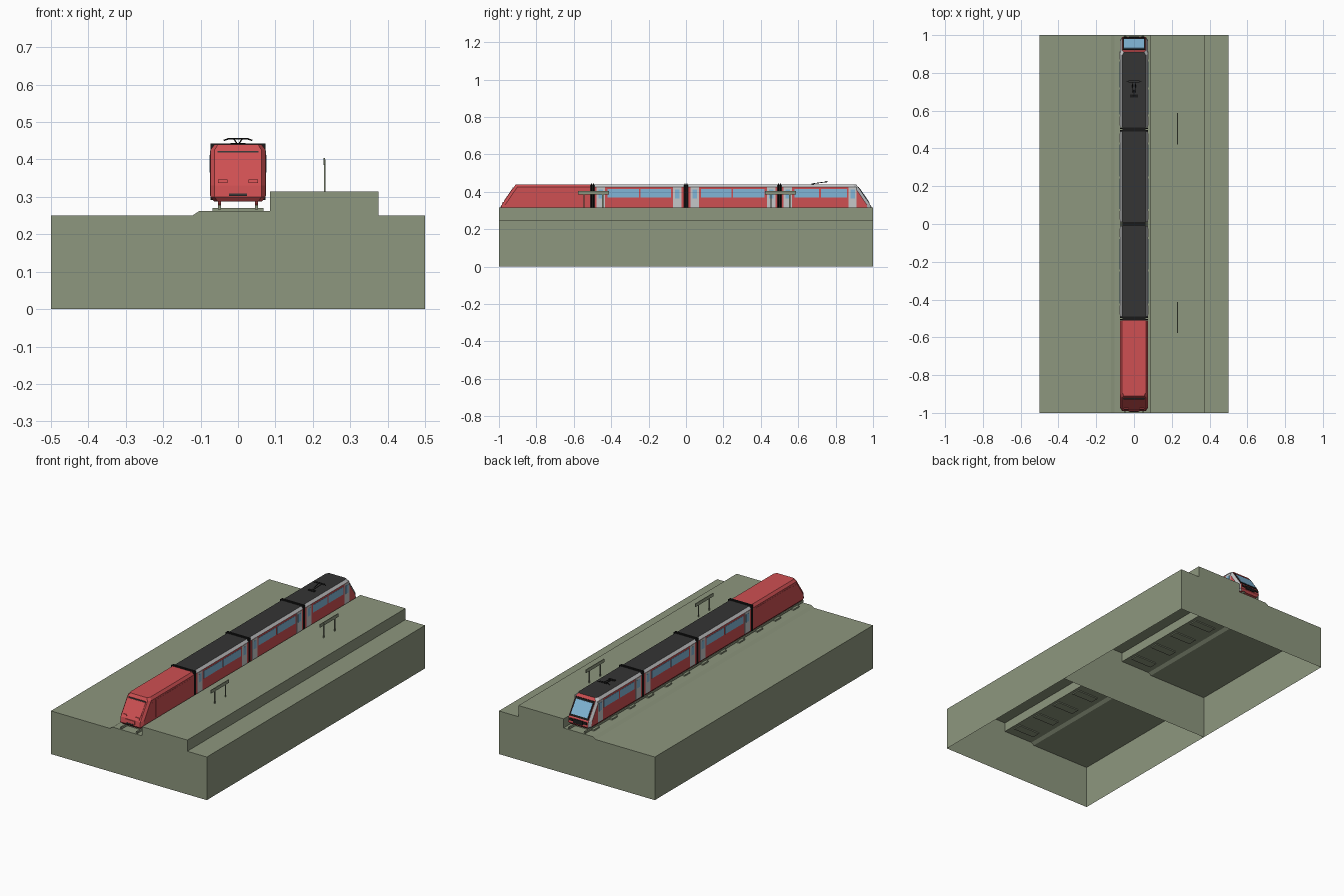
import bpy, math

if "Cube" in bpy.data.objects:
    bpy.data.objects.remove(bpy.data.objects["Cube"])


def mat(name, r, g, b):
    m = bpy.data.materials.new(name)
    m.diffuse_color = (r, g, b, 1)
    m.use_nodes = True
    m.node_tree.nodes["Principled BSDF"].inputs["Base Color"].default_value = m.diffuse_color
    return m


GREEN = mat("ground_green", 0.27, 0.31, 0.21)
RED = mat("train_red", 0.62, 0.08, 0.085)
DARK = mat("roof_dark_grey", 0.035, 0.035, 0.035)
GREY = mat("light_grey", 0.56, 0.57, 0.58)
BLUE = mat("window_blue", 0.22, 0.47, 0.68)
BLACK = mat("black", 0.01, 0.01, 0.01)


def mesh(name, verts, faces, mats, ids=None):
    me = bpy.data.meshes.new(name)
    me.from_pydata(verts, [], faces)
    for m in mats:
        me.materials.append(m)
    if ids:
        me.polygons.foreach_set("material_index", ids)
    me.update()
    ob = bpy.data.objects.new(name, me)
    bpy.context.collection.objects.link(ob)
    return ob


BOX = [(0, 1, 3, 2), (4, 6, 7, 5), (0, 4, 5, 1), (2, 3, 7, 6), (0, 2, 6, 4), (1, 5, 7, 3)]


def box(name, x, y, z, m):
    """Box from (min, max) ranges."""
    return mesh(name, [(a, b, c) for a in x for b in y for c in z], BOX, [m])


def rod(name, p, q, r, m):
    """Thin square rod from p to q."""
    cu = bpy.data.curves.new(name, 'CURVE')
    cu.dimensions = '3D'
    cu.bevel_depth = r
    cu.bevel_resolution = 0
    cu.use_fill_caps = True
    s = cu.splines.new('POLY')
    s.points.add(1)
    s.points[0].co = (*p, 1)
    s.points[1].co = (*q, 1)
    cu.materials.append(m)
    ob = bpy.data.objects.new(name, cu)
    bpy.context.collection.objects.link(ob)


# Ground: two hollow modules, open below
PROFILE = [(-0.5, 0), (-0.5, 0.25), (-0.122, 0.25), (-0.104, 0.262), (0.085, 0.262),
           (0.085, 0.315), (0.375, 0.315), (0.375, 0.25), (0.5, 0.25), (0.5, 0)]
n = len(PROFILE)
for y0 in (-1, 0):
    v = [(x, y, z) for y in (y0, y0 + 1) for x, z in PROFILE]
    f = [(i, i + n, i + n + 1, i + 1) for i in range(n - 1)]
    f += [tuple(range(n)), tuple(reversed(range(n, 2 * n)))]
    mesh("ground_module", v, f, [GREEN])

# Track
for s in (-1, 1):
    box("rail", (s * 0.05 - 0.004, s * 0.05 + 0.004), (-1, 1), (0.266, 0.278), GREEN)
for i in range(12):
    y = -1 + (i + 0.5) / 6
    box("sleeper", (-0.068, 0.068), (y - 0.025, y + 0.025), (0.256, 0.27), GREEN)

# Platform signs
for yc in (-0.495, 0.505):
    box("sign_board", (0.228, 0.232), (yc - 0.083, yc + 0.083), (0.385, 0.404), GREEN)
    for d in (-0.05, 0.05):
        box("sign_post", (0.23, 0.234), (yc + d - 0.003, yc + d + 0.003), (0.31, 0.4), GREEN)

# Body rows from bottom to roof: half width, height, nose tip y
ROWS = [(0.064, 0.288, 0.98), (0.074, 0.30, 0.99), (0.074, 0.33, 0.985),
        (0.074, 0.425, 0.92), (0.063, 0.44, 0.91)]


def nose_y(z):
    for (_, z0, a), (_, z1, b) in zip(ROWS, ROWS[1:]):
        if z <= z1:
            return a + (b - a) * (z - z0) / (z1 - z0)
    return 0.91


def body(name, y0, y1, d=1, nose=False, plain=False):
    """Lofted car body; d flips it along y."""
    k = len(ROWS)
    st = [[(w, y0, z) for w, z, _ in ROWS]]
    if nose:
        st.append([(w, t - 0.018, z) for w, z, t in ROWS])
        st.append([(w * 0.85, t, z) for w, z, t in ROWS])
    else:
        st.append([(w, y1, z) for w, z, _ in ROWS])
    v = []
    for ring in st:
        v += [(w, d * y, z) for w, y, z in ring] + [(-w, d * y, z) for w, y, z in reversed(ring)]
    f, ids = [], []
    m = 2 * k
    for s in range(len(st) - 1):
        for i in range(m):
            j = (i + 1) % m
            f.append((s * m + i, s * m + j, (s + 1) * m + j, (s + 1) * m + i))
            roof, chamfer = i == k - 1, i in (k - 2, k)
            ids.append(0 if plain or i == m - 1 else 2 if roof else 1 if chamfer or s == 1 else 0)
    for s in (0, len(st) - 1):  # end caps
        for i in range(k - 1):
            a = s * m
            q = (a + i, a + i + 1, a + m - 2 - i, a + m - 1 - i)
            f.append(q if s else q[::-1])
            ids.append(0)
    if d > 0:
        f = [q[::-1] for q in f]
    # reversed order above keeps normals outward for both directions
    ob = mesh(name, v, f, [RED, GREY, DARK], ids)
    import bmesh
    bm = bmesh.new()
    bm.from_mesh(ob.data)
    bmesh.ops.recalc_face_normals(bm, faces=bm.faces)
    bm.to_mesh(ob.data)
    bm.free()


def nose_plate(name, d, x, z, off, m):
    """Thin plate lying on the nose face."""
    v = [(a, d * (nose_y(c) + o), c) for a in x for o in (-0.002, off) for c in z]
    mesh(name, v, BOX if d > 0 else [q[::-1] for q in BOX], [m])


def side_plate(name, y, z, m, out=0.0015):
    for s in (-1, 1):
        xs = sorted((s * 0.072, s * (0.074 + out)))
        box(name, xs, y, z, m)


def door(y0, y1):
    side_plate("door", (y0, y1), (0.302, 0.424), GREY)
    c = (y0 + y1) / 2
    side_plate("door_window", (c - 0.012, c + 0.012), (0.365, 0.412), BLUE, 0.0025)


# Cars
body("locomotive_body", 0.51, 0, -1, True, True)
body("coach_body", -0.49, -0.01)
body("coach_body", 0.01, 0.49)
body("control_car_body", 0.51, 0, 1, True)
for a, b in ((-0.478, -0.432), (-0.07, -0.024), (0.024, 0.07), (0.432, 0.478),
             (0.522, 0.568), (0.87, 0.912)):
    door(a, b)
for a, b in ((-0.42, -0.252), (-0.242, -0.08), (0.08, 0.242), (0.252, 0.42),
             (0.58, 0.712), (0.722, 0.86)):
    side_plate("side_window", (a, b), (0.37, 0.414), BLUE)

# Bellows between cars
for yc in (-0.5, 0, 0.5):
    box("bellows_core", (-0.06, 0.06), (yc - 0.012, yc + 0.012), (0.295, 0.438), BLACK)
    for d in (-0.006, 0.006):
        box("bellows_rib", (-0.073, 0.073), (yc + d - 0.003, yc + d + 0.003), (0.292, 0.443), BLACK)

# Control car front
nose_plate("windscreen_frame", 1, (-0.06, 0.06), (0.336, 0.424), 0.003, BLACK)
nose_plate("windscreen", 1, (-0.053, 0.053), (0.346, 0.416), 0.005, BLUE)
nose_plate("coupler_panel", 1, (-0.03, 0.03), (0.304, 0.326), 0.004, BLACK)
# Locomotive front, all red relief
nose_plate("locomotive_windscreen", -1, (-0.056, 0.056), (0.35, 0.418), 0.003, RED)
nose_plate("locomotive_screen_slot", -1, (-0.055, 0.055), (0.419, 0.423), 0.004, DARK)
nose_plate("coupler_panel", -1, (-0.03, 0.03), (0.304, 0.326), 0.004, RED)
nose_plate("coupler_slot", -1, (-0.024, 0.024), (0.302, 0.309), 0.006, DARK)
for s in (-1, 1):
    xs = sorted((s * 0.028, s * 0.054))
    nose_plate("locomotive_lamp", -1, xs, (0.337, 0.346), 0.005, RED)
    nose_plate("control_car_lamp", 1, sorted((s * 0.034, s * 0.056)), (0.312, 0.325), 0.004, BLACK)
side_plate("locomotive_side_panel", (-0.86, -0.53), (0.315, 0.415), RED, 0.001)
side_plate("cab_door", (-0.905, -0.875), (0.305, 0.41), RED, 0.001)

# Wheels
for yc in (-0.87, -0.59, -0.41, -0.09, 0.09, 0.41, 0.59, 0.87):
    for y in (yc - 0.03, yc + 0.03):
        for x in (-0.05, 0.05):
            bpy.ops.mesh.primitive_cylinder_add(vertices=12, radius=0.015, depth=0.008,
                                                location=(x, y, 0.292), rotation=(0, math.pi / 2, 0))
            bpy.context.object.name = "wheel"
            bpy.context.object.data.materials.append(RED)

# Pantograph
box("pantograph_base", (-0.02, 0.02), (0.67, 0.685), (0.438, 0.444), BLACK)
for s in (-1, 1):
    rod("pantograph_arm", (s * 0.003, 0.678, 0.443), (s * 0.01, 0.752, 0.453), 0.002, BLACK)
    rod("pantograph_horn", (s * 0.026, 0.753, 0.455), (s * 0.038, 0.753, 0.451), 0.002, BLACK)
rod("pantograph_bar", (-0.028, 0.748, 0.455), (0.028, 0.748, 0.455), 0.002, BLACK)
rod("pantograph_bar", (-0.028, 0.758, 0.455), (0.028, 0.758, 0.455), 0.002, BLACK)
